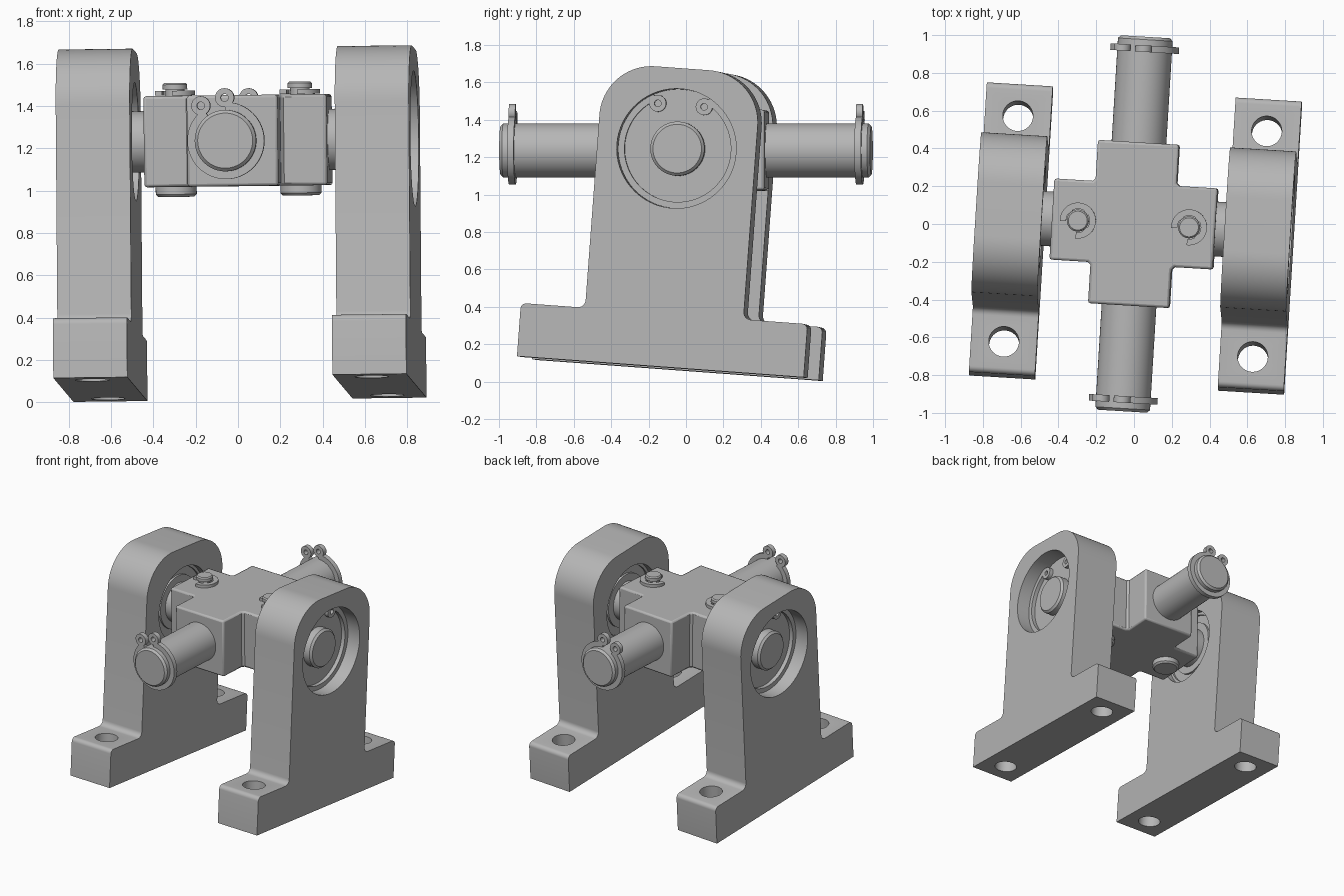
import bpy, bmesh, math
from math import radians, sin, cos, pi
from mathutils import Matrix, Vector

cube = bpy.data.objects.get("Cube")
if cube:
    bpy.data.objects.remove(cube, do_unlink=True)

steel = bpy.data.materials.new("steel_grey")
steel.use_nodes = True
GREY = (0.47, 0.47, 0.47, 1)
steel.diffuse_color = GREY
steel.node_tree.nodes["Principled BSDF"].inputs["Base Color"].default_value = GREY

# Whole assembly is slightly turned; the pedestals also swing on their shaft
ASSEMBLY = (Matrix.Translation((0, 0, 1.236)) @ Matrix.Rotation(radians(-3.5), 4, 'Z')
            @ Matrix.Rotation(radians(-0.7), 4, 'Y'))
SWING = Matrix.Rotation(radians(-4.2), 4, 'X')
# Frames whose local z runs along x, or toward the front, with local y up
ALONG_X = Matrix(((0, 0, 1, 0), (1, 0, 0, 0), (0, 1, 0, 0), (0, 0, 0, 1)))
ALONG_Y = Matrix.Rotation(radians(90), 4, 'X')
parts = []


def up(d):
    return Matrix.Translation((0, 0, d))


def turn(deg):
    return Matrix.Rotation(radians(deg), 4, 'Z')


def finish(name, bm, frame):
    bmesh.ops.recalc_face_normals(bm, faces=bm.faces)
    mesh = bpy.data.meshes.new(name)
    bm.to_mesh(mesh)
    bm.free()
    mesh.materials.append(steel)
    ob = bpy.data.objects.new(name, mesh)
    bpy.context.collection.objects.link(ob)
    ob.matrix_world = ASSEMBLY @ frame
    parts.append(ob)
    return ob


def plate(name, outline, depth, frame):
    """Extrude a flat outline from z = 0 to depth."""
    bm = bmesh.new()
    face = bm.faces.new([bm.verts.new((x, y, 0)) for x, y in outline])
    new = bmesh.ops.extrude_face_region(bm, geom=[face])["geom"]
    verts = [v for v in new if isinstance(v, bmesh.types.BMVert)]
    bmesh.ops.translate(bm, verts=verts, vec=(0, 0, depth))
    return finish(name, bm, frame)


def lathe(name, profile, frame, steps=64, closed=False):
    """Spin (radius, height) points around z."""
    bm = bmesh.new()
    if not closed:
        profile = [(0, profile[0][1])] + profile + [(0, profile[-1][1])]
    vs = [bm.verts.new((r, 0, h)) for r, h in profile]
    edges = [bm.edges.new(p) for p in zip(vs, vs[1:])]
    if closed:
        edges.append(bm.edges.new((vs[-1], vs[0])))
    bmesh.ops.spin(bm, geom=vs + edges, cent=(0, 0, 0), axis=(0, 0, 1),
                   angle=2 * pi, steps=steps)
    bmesh.ops.remove_doubles(bm, verts=bm.verts, dist=1e-5)
    return finish(name, bm, frame)


def rod(name, r, z0, z1, frame, chamfer=0.0):
    c = chamfer
    pts = [(r - c, z0), (r, z0 + c), (r, z1 - c), (r - c, z1)] if c else [(r, z0), (r, z1)]
    return lathe(name, pts, frame)


def arc(cx, cy, r, a0, a1, n):
    angles = [radians(a0 + (a1 - a0) * i / n) for i in range(n + 1)]
    return [(cx + r * cos(a), cy + r * sin(a)) for a in angles]


def clip(name, r0, r1, gap, depth, frame, lug_at=None):
    """Open retaining ring, gap toward +y, with optional eyelets."""
    a0, a1 = 90 + gap, 450 - gap
    plate(name, arc(0, 0, r1, a0, a1, 56) + arc(0, 0, r0, a1, a0, 56), depth, frame)
    if lug_at:
        for side, label in ((-1, "a"), (1, "b")):
            a = radians(90 + side * gap)
            spot = Matrix.Translation((lug_at * cos(a), lug_at * sin(a), 0))
            lathe(f"{name}_eyelet_{label}",
                  [(0.018, 0), (0.045, 0), (0.045, depth), (0.018, depth)],
                  frame @ spot, 24, True)


def cut(ob, cutter):
    cutter.hide_render = True
    mod = ob.modifiers.new("cut", 'BOOLEAN')
    mod.object, mod.operation, mod.solver = cutter, 'DIFFERENCE', 'EXACT'
    bpy.context.view_layer.update()
    bpy.context.view_layer.objects.active = ob
    bpy.ops.object.modifier_apply(modifier=mod.name)
    parts.remove(cutter)
    bpy.data.objects.remove(cutter, do_unlink=True)


# Pedestals with base holes, bearings and inner retaining rings
HALF = 0.175
half_outline = ([(0.77, -1.17)] + arc(0.74, -0.915, 0.03, 0, 90, 6)
                + arc(0.465, -0.845, 0.04, 270, 180, 6)
                + arc(0.145, 0.15, 0.28, 0, 90, 20))
outline = half_outline + [(-x, y) for x, y in reversed(half_outline)]
for side, label in ((1, "left"), (-1, "right")):
    frame = SWING @ turn(0 if side > 0 else 180) @ ALONG_X @ up(0.66)
    pedestal = plate(f"{label}_pedestal", outline, 2 * HALF, frame @ up(-HALF))
    cut(pedestal, lathe("bore_cutter", [(0.28, -0.3), (0.28, -0.125),
                                        (0.32, -0.125), (0.32, 0.3)], frame))
    for y in (-0.6, 0.6):
        hole = SWING @ Matrix.Translation((side * 0.66, y, 0))
        cut(pedestal, rod("hole_cutter", 0.08, -1.3, -0.7, hole))
    lathe(f"{label}_bearing",
          [(0.14, -0.125), (0.2, -0.125), (0.2, -0.11), (0.26, -0.11),
           (0.26, -0.125), (0.319, -0.125), (0.319, 0.04), (0.14, 0.04)],
          frame, closed=True)
    clip(f"{label}_bearing_ring", 0.285, 0.319, 28, 0.03, frame @ up(0.041), 0.265)

# Cross-shaped centre block with softened edges
W, L, C = 0.215, 0.433, 0.015
quarter = [(L, -W), (L, W), (W + C, W), (W, W + C)]
cross = [(turn(90 * k) @ Vector((x, y, 0)))[:2] for k in range(4) for x, y in quarter]
block = plate("cross_block", cross, 2 * W, up(-W))
bevel = block.modifiers.new("soft_edges", 'BEVEL')
bevel.width, bevel.segments, bevel.limit_method = 0.013, 2, 'ANGLE'
bevel.angle_limit = radians(50)

# Shafts through the block
rod("side_shaft", 0.145, -0.77, 0.77, ALONG_X, 0.015)
END, RING = 0.993, 0.93
lathe("main_shaft", [(0.13, -END), (0.145, 0.015 - END), (0.145, END - 0.015), (0.13, END)],
      ALONG_Y)
for side, label in ((1, "front"), (-1, "back")):
    clip(f"{label}_shaft_ring", 0.135, 0.182, 17, 0.035,
         ALONG_Y @ up(side * RING - 0.0175) @ turn(18), 0.203)

# Vertical locking pins with heads below and open clips above
for side, label in ((1, "left"), (-1, "right")):
    spot = Matrix.Translation((side * 0.295, 0, 0))
    lathe(f"{label}_pin",
          [(0.085, -0.262), (0.097, -0.25), (0.097, -W), (0.045, -W), (0.045, 0.245),
           (0.058, 0.245), (0.058, 0.268), (0.05, 0.276)], spot, 40)
    clip(f"{label}_pin_clip", 0.062, 0.095, 40, 0.022,
         spot @ up(W + 0.002) @ turn(135))
    for k in range(3):
        prong = arc(0, 0, 0.07, -14, 14, 4) + arc(0, 0, 0.04, 14, -14, 4)
        plate(f"{label}_pin_clip_prong_{k}", prong, 0.022,
              spot @ up(W + 0.002) @ turn(225 + 90 * (k + 1)))

# Smooth round surfaces, keep machined edges sharp
bpy.ops.object.select_all(action='DESELECT')
for ob in parts:
    ob.select_set(True)
bpy.context.view_layer.objects.active = parts[0]
bpy.ops.object.shade_smooth_by_angle(angle=radians(30))
